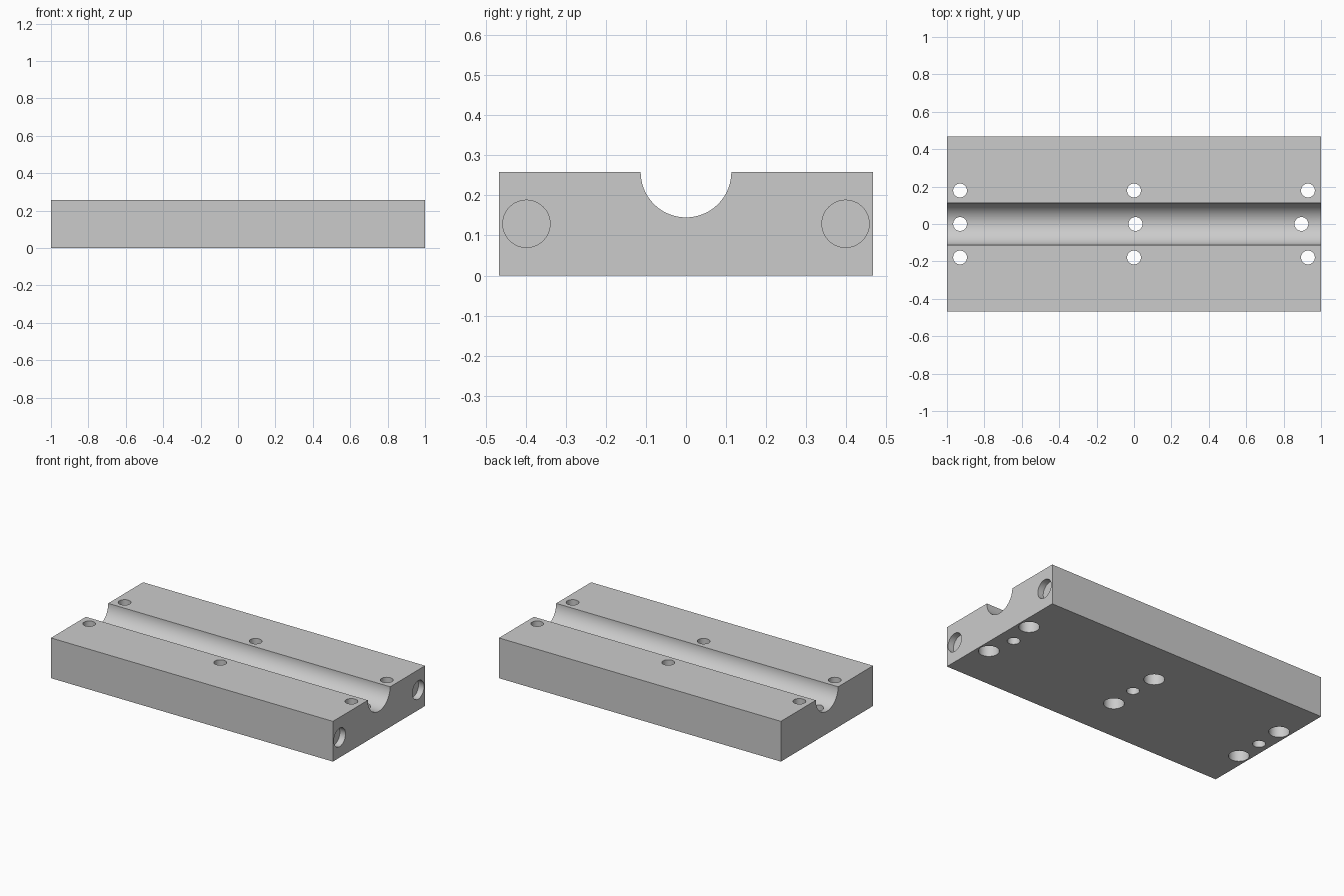
import bpy
import math
from mathutils import Matrix

default = bpy.data.objects.get("Cube")
if default:
    bpy.data.objects.remove(default, do_unlink=True)

import bmesh

HALF_X, HALF_Y, HEIGHT = 1.0, 0.467, 0.258
GROOVE_R = 0.113
BOLT_R, BORE_R, BORE_DEPTH = 0.037, 0.06, 0.13
POCKET_R, POCKET_DEPTH = 0.059, 0.04

# One plain grey metal
grey = bpy.data.materials.new("plain grey")
grey.use_nodes = True
colour = (0.6, 0.6, 0.6, 1.0)
grey.diffuse_color = colour
grey.node_tree.nodes["Principled BSDF"].inputs["Base Color"].default_value = colour


def make_object(name, bm):
    mesh = bpy.data.meshes.new(name)
    bmesh.ops.recalc_face_normals(bm, faces=bm.faces)
    bm.to_mesh(mesh)
    bm.free()
    mesh.materials.append(grey)
    obj = bpy.data.objects.new(name, mesh)
    bpy.context.collection.objects.link(obj)
    return obj


def drill(target, centre, radius, length, axis="Z"):
    """Cut a round hole and discard the cutter."""
    bm = bmesh.new()
    turn = Matrix.Rotation(math.pi / 2, 4, "Y") if axis == "X" else Matrix()
    bmesh.ops.create_cone(bm, cap_ends=True, segments=48, radius1=radius,
                          radius2=radius, depth=length,
                          matrix=Matrix.Translation(centre) @ turn)
    cutter = make_object("hole_cutter", bm)
    cutter.hide_render = True
    mod = target.modifiers.new("hole", "BOOLEAN")
    mod.operation = "DIFFERENCE"
    mod.solver = "EXACT"
    mod.object = cutter
    bpy.ops.object.modifier_apply(modifier=mod.name)
    bpy.data.objects.remove(cutter, do_unlink=True)


# Block: end profile with a half-round channel, extruded along x
profile = [(-HALF_Y, HEIGHT), (-HALF_Y, 0), (HALF_Y, 0), (HALF_Y, HEIGHT)]
steps = 48
for i in range(steps + 1):
    a = math.pi * i / steps
    profile.append((GROOVE_R * math.cos(a), HEIGHT - GROOVE_R * math.sin(a)))

bm = bmesh.new()
end = bm.faces.new([bm.verts.new((-HALF_X, y, z)) for y, z in profile])
grown = bmesh.ops.extrude_face_region(bm, geom=[end])
bmesh.ops.translate(bm, vec=(2 * HALF_X, 0, 0),
                    verts=[v for v in grown["geom"] if isinstance(v, bmesh.types.BMVert)])
block = make_object("channel_block", bm)
bpy.context.view_layer.objects.active = block
block.select_set(True)

# Bolt holes beside the channel, counterbored from below
for x in (-0.93, 0, 0.93):
    for y in (-0.179, 0.179):
        drill(block, (x, y, HEIGHT / 2), BOLT_R, 1)
        drill(block, (x, y, 0), BORE_R, 2 * BORE_DEPTH)

# Plain holes through the channel floor
for x in (-0.93, 0.008, 0.895):
    drill(block, (x, 0, 0), BOLT_R, 0.45)

# Shallow round pockets in the +x end
for y in (-0.398, 0.398):
    drill(block, (HALF_X, y, HEIGHT / 2), POCKET_R, 2 * POCKET_DEPTH, "X")

bpy.ops.object.shade_smooth_by_angle(angle=math.radians(30))
